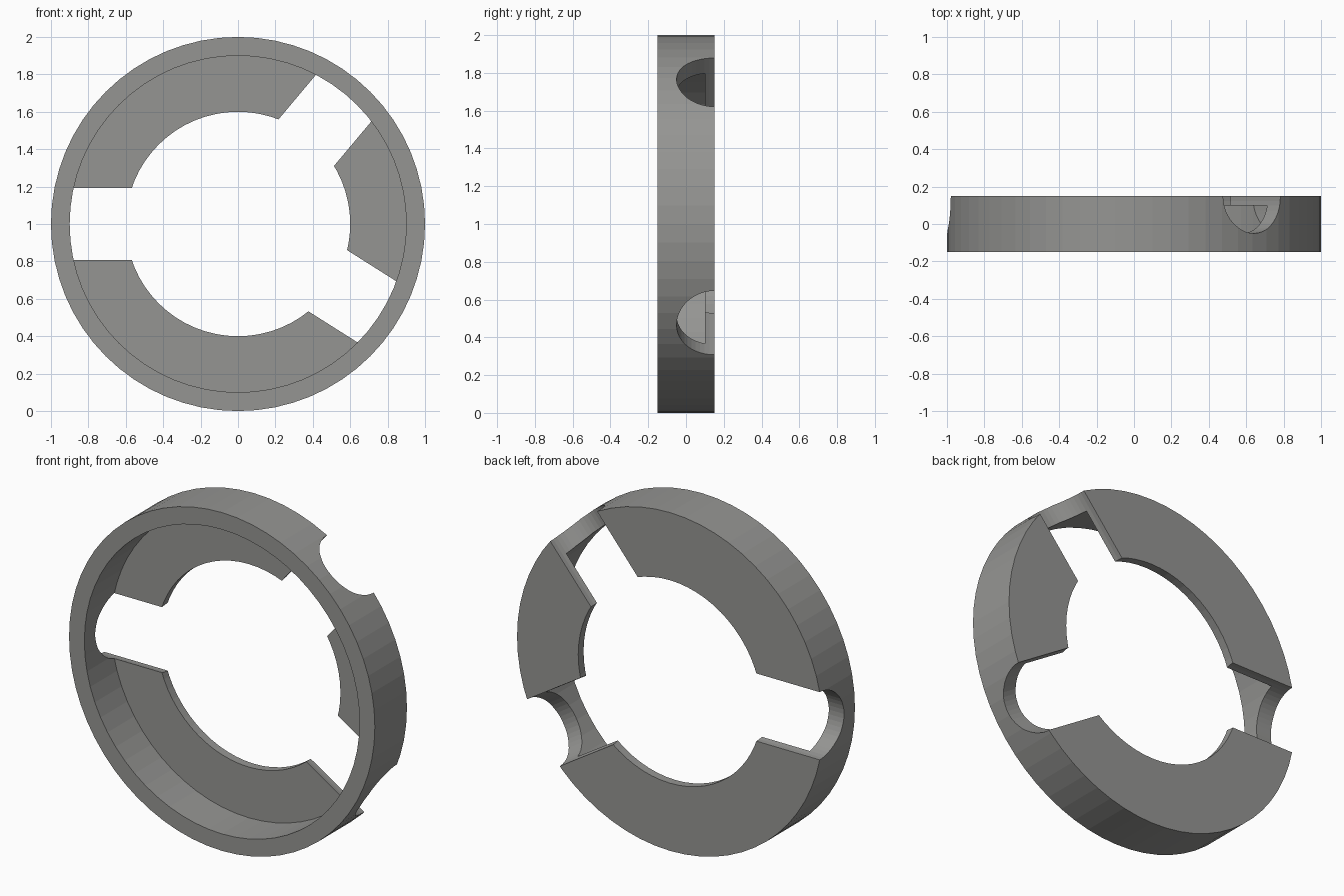
import bpy, bmesh, math
from mathutils import Matrix, Vector

if "Cube" in bpy.data.objects:
    bpy.data.objects.remove(bpy.data.objects["Cube"])

SEG = 64
grey = bpy.data.materials.new("plain_grey")
grey.diffuse_color = (0.3, 0.3, 0.29, 1)
grey.use_nodes = True
grey.node_tree.nodes["Principled BSDF"].inputs["Base Color"].default_value = grey.diffuse_color


def make_object(name, bm):
    bmesh.ops.recalc_face_normals(bm, faces=bm.faces)
    mesh = bpy.data.meshes.new(name)
    bm.to_mesh(mesh)
    bm.free()
    mesh.materials.append(grey)
    ob = bpy.data.objects.new(name, mesh)
    bpy.context.collection.objects.link(ob)
    return ob


# Flanged ring: L-shaped section (radius, y) turned about the y axis
section = [(1, -0.15), (1, 0.15), (0.6, 0.15), (0.6, 0.10), (0.9, 0.10), (0.9, -0.15)]
bm = bmesh.new()
rings = []
for i in range(SEG):
    a = 2 * math.pi * i / SEG
    rings.append([bm.verts.new((r * math.cos(a), y, 1 + r * math.sin(a))) for r, y in section])
n = len(section)
for i in range(SEG):
    p, q = rings[i], rings[(i + 1) % SEG]
    for j in range(n):
        k = (j + 1) % n
        bm.faces.new((p[j], p[k], q[k], q[j]))
ring = make_object("flanged_ring", bm)

# Three radial round notches, open to the back face
for deg in (180, 50, -32.3):
    a = math.radians(deg)
    direction = Vector((math.cos(a), 0, math.sin(a)))
    bm = bmesh.new()
    bmesh.ops.create_cone(bm, cap_ends=True, segments=48, radius1=0.2, radius2=0.2, depth=0.9)
    turn = Matrix.Rotation(math.pi / 2 - a, 4, 'Y')
    place = Matrix.Translation(Vector((0, 0.15, 1)) + direction * 0.8)
    bmesh.ops.transform(bm, matrix=place @ turn, verts=bm.verts)
    cutter = make_object("notch_cutter", bm)
    cutter.hide_render = True
    mod = ring.modifiers.new("notch", 'BOOLEAN')
    mod.operation = 'DIFFERENCE'
    mod.solver = 'EXACT'
    mod.object = cutter
    bpy.context.view_layer.objects.active = ring
    bpy.ops.object.modifier_apply(modifier=mod.name)
    bpy.data.objects.remove(cutter)
